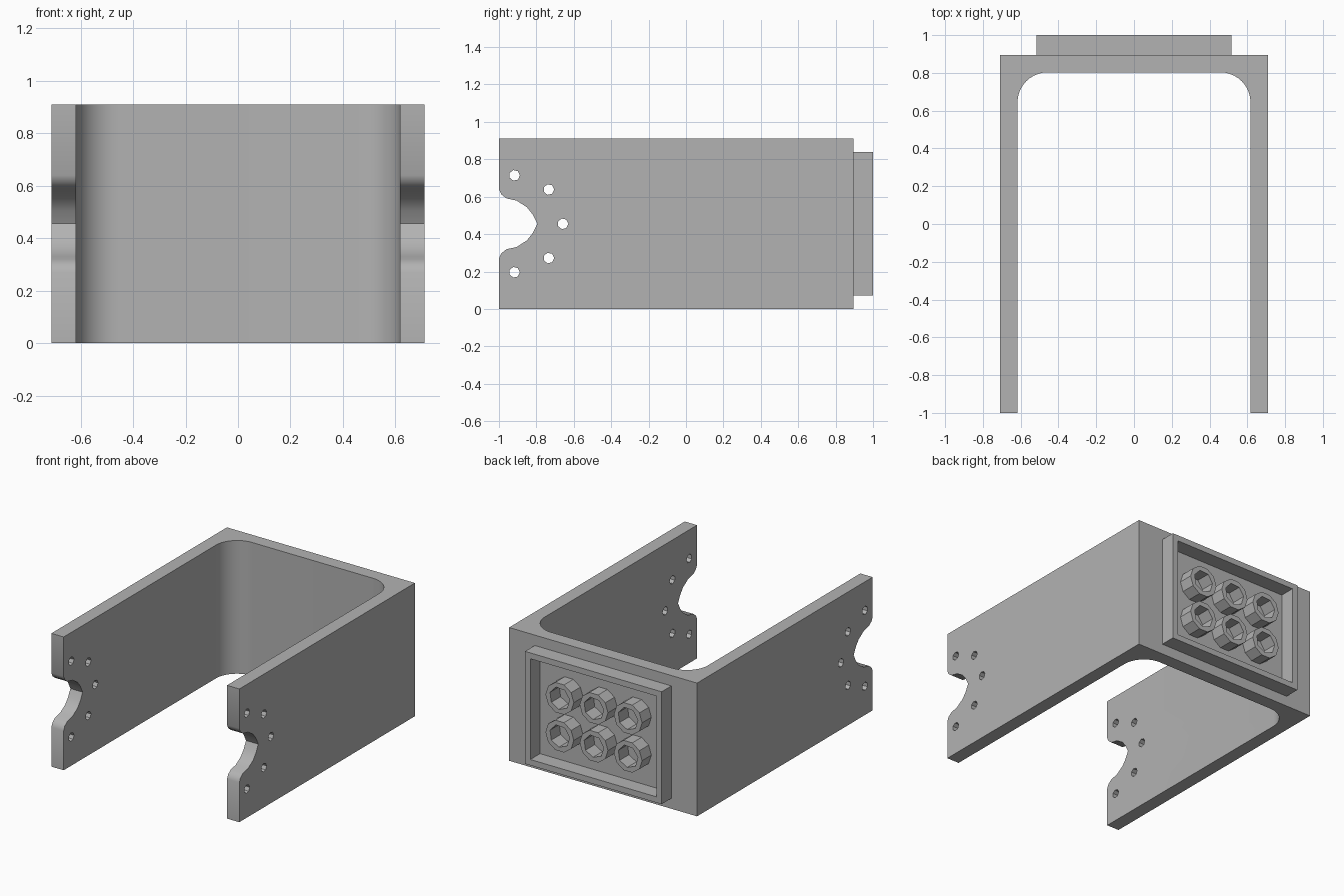
import bpy
import bmesh
from math import cos, sin, pi, radians
from mathutils import Matrix, Vector

cube = bpy.data.objects.get("Cube")
if cube:
    bpy.data.objects.remove(cube)

grey = bpy.data.materials.new("plain_grey")
grey.use_nodes = True
COLOUR = (0.45, 0.45, 0.45, 1)
grey.diffuse_color = COLOUR
grey.node_tree.nodes["Principled BSDF"].inputs["Base Color"].default_value = COLOUR

HEIGHT = 0.91
MID = HEIGHT / 2


def prism(name, outline, depth):
    """Extrude a closed 3D outline along a vector."""
    bm = bmesh.new()
    face = bm.faces.new([bm.verts.new(p) for p in outline])
    new = bmesh.ops.extrude_face_region(bm, geom=[face])["geom"]
    bmesh.ops.translate(bm, vec=Vector(depth),
                        verts=[v for v in new if isinstance(v, bmesh.types.BMVert)])
    bmesh.ops.recalc_face_normals(bm, faces=bm.faces)
    mesh = bpy.data.meshes.new(name)
    bm.to_mesh(mesh)
    bm.free()
    mesh.materials.append(grey)
    obj = bpy.data.objects.new(name, mesh)
    bpy.context.collection.objects.link(obj)
    return obj


def ring(cx, cz, r, y, sides, turn=0.0):
    """Polygon in the xz plane."""
    return [(cx + r * cos(2 * pi * i / sides + turn), y,
             cz + r * sin(2 * pi * i / sides + turn)) for i in range(sides)]


def cut(obj, cutter):
    mod = obj.modifiers.new("cut", "BOOLEAN")
    mod.object, mod.operation, mod.solver = cutter, "DIFFERENCE", "EXACT"
    bpy.ops.object.select_all(action="DESELECT")
    bpy.context.view_layer.objects.active = obj
    obj.select_set(True)
    bpy.ops.object.modifier_apply(modifier=mod.name)
    bpy.data.objects.remove(cutter)


def smooth(obj, angle):
    bpy.ops.object.select_all(action="DESELECT")
    bpy.context.view_layer.objects.active = obj
    obj.select_set(True)
    bpy.ops.object.shade_smooth_by_angle(angle=radians(angle))


# U-shaped bracket with rounded inner corners
OUT, IN, BACK, INNER_BACK, R = 0.71, 0.617, 0.895, 0.803, 0.16
corner = [(IN - R + R * cos(a), INNER_BACK - R + R * sin(a), 0)
          for a in (pi / 2 * i / 10 for i in range(11))]
half = [(OUT, BACK, 0), (OUT, -1, 0), (IN, -1, 0)] + corner
outline = half + [(-x, y, z) for x, y, z in reversed(half)]
bracket = prism("u_bracket", outline, (0, 0, HEIGHT))

# Flared notch through both arm tips
edge = [(-1.05, 0.185), (-1, 0.185), (-0.988, 0.158), (-0.96, 0.136), (-0.905, 0.124),
        (-0.85, 0.088), (-0.82, 0.05), (-0.795, 0)]
notch = edge + [(y, -z) for y, z in reversed(edge[:-1])]
cut(bracket, prism("notch_cutter", [(-1, y, MID + z) for y, z in notch], (2, 0, 0)))

# Five screw holes on an arc around the notch
for i in range(5):
    a = -pi / 2 + i * pi / 4
    y, z = -0.917 + 0.259 * cos(a), MID + 0.259 * sin(a)
    hole = [(-1, y + 0.029 * cos(2 * pi * k / 7), z + 0.029 * sin(2 * pi * k / 7))
            for k in range(7)]
    cut(bracket, prism("hole_cutter", hole, (2, 0, 0)))
smooth(bracket, 30)

# Open rectangular frame on the back
def rectangle(w, h, y):
    return [(sx * w, y, MID + sz * h) for sx, sz in ((1, 1), (-1, 1), (-1, -1), (1, -1))]


frame = prism("socket_frame", rectangle(0.516, 0.384, BACK - 0.002), (0, 1 - BACK + 0.002, 0))
cut(frame, prism("frame_cutter", rectangle(0.476, 0.344, 0.8), (0, 0.3, 0)))

# Six hollow tubes inside the frame
PITCH = 0.258
for row in (-0.5, 0.5):
    for col in (-1, 0, 1):
        x, z = col * PITCH, MID + row * PITCH
        tube = prism("socket_tube", ring(x, z, 0.107, BACK - 0.002, 10), (0, 0.102, 0))
        cut(tube, prism("tube_cutter", ring(x, z, 0.076, 0.8, 7, 0.3), (0, 0.3, 0)))
